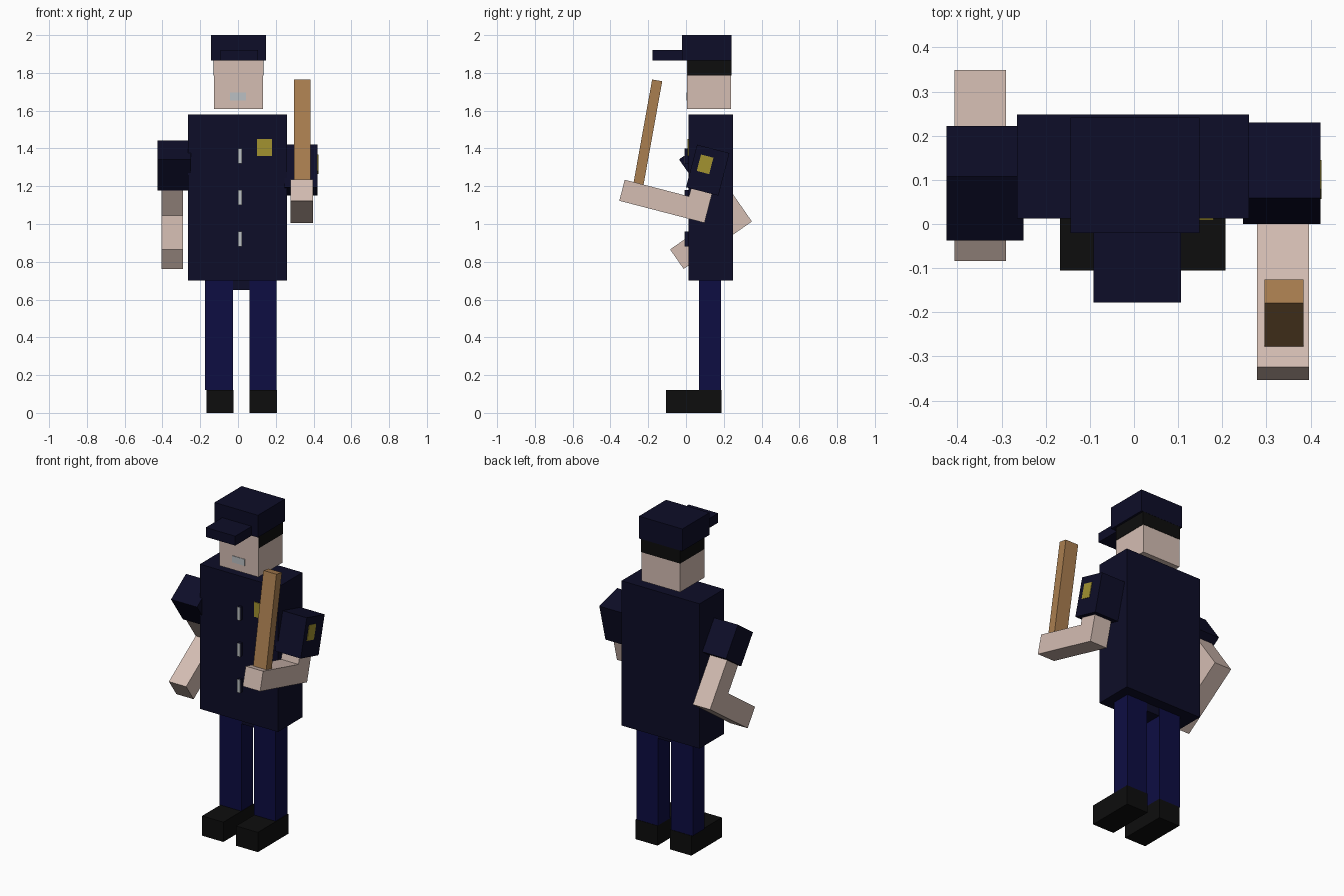
import bpy
from mathutils import Vector

if "Cube" in bpy.data.objects:
    bpy.data.objects.remove(bpy.data.objects["Cube"])


def material(name, rgb):
    m = bpy.data.materials.new(name)
    m.diffuse_color = (*rgb, 1)
    m.use_nodes = True
    m.node_tree.nodes["Principled BSDF"].inputs["Base Color"].default_value = m.diffuse_color
    return m


NAVY = material("navy_cloth", (0.004, 0.004, 0.021))
BLUE = material("trouser_blue", (0.004, 0.004, 0.055))
BLACK = material("black", (0.004, 0.004, 0.004))
SKIN = material("skin", (0.66, 0.51, 0.45))
GREY = material("light_grey", (0.50, 0.53, 0.55))
GOLD = material("gold", (0.36, 0.29, 0.03))
WOOD = material("wood", (0.40, 0.21, 0.08))


def prism(name, profile, x0, x1, mat):
    """Extrude a (y, z) outline along x."""
    n = len(profile)
    verts = [(x, p[0], p[1]) for x in (x0, x1) for p in profile]
    faces = [tuple(range(n)), tuple(range(2 * n - 1, n - 1, -1))]
    faces += [(i, i + n, (i + 1) % n + n, (i + 1) % n) for i in range(n)]
    area = sum(profile[i][0] * profile[(i + 1) % n][1]
               - profile[(i + 1) % n][0] * profile[i][1] for i in range(n))
    if area > 0:
        faces = [f[::-1] for f in faces]
    me = bpy.data.meshes.new(name)
    me.from_pydata(verts, [], faces)
    me.materials.append(mat)
    ob = bpy.data.objects.new(name, me)
    bpy.context.collection.objects.link(ob)
    return ob


def box(name, x, y, z, mat):
    return prism(name, [(y[0], z[0]), (y[1], z[0]), (y[1], z[1]), (y[0], z[1])], *x, mat)


def tilted(name, x, centre, width, length, down, mat):
    """Box turned in the side plane; 'down' is its long direction."""
    c = Vector(centre)
    u = Vector(down).normalized()
    f = Vector((u.y, -u.x))
    a, b = f * width / 2, u * length / 2
    return prism(name, [c - a - b, c + a - b, c + a + b, c - a + b], *x, mat)


def bent_arm(name, x, elbow, down, thick, fore, upper):
    """L-shaped arm starting at the outer elbow corner."""
    p = Vector(elbow)
    u = Vector(down).normalized()
    f = Vector((u.y, -u.x))      # forearm direction, square to the upper arm
    t = thick
    prism(name, [p, p + f * fore, p + f * fore - u * t, p + f * t - u * t,
                 p + f * t - u * upper, p - u * upper], *x, SKIN)


# Legs, shoes and hips
for side, lx, sx in (("left", (-0.175, -0.027), (-0.168, -0.025)),
                     ("right", (0.06, 0.203), (0.06, 0.207))):
    box(side + "_trouser_leg", lx, (0.07, 0.185), (0.12, 0.702), BLUE)
    box(side + "_shoe", sx, (-0.105, 0.188), (0, 0.12), BLACK)
box("hips", (-0.10, 0.135), (0.072, 0.183), (0.65, 0.702), NAVY)

# Jacket with buttons and badge
box("jacket", (-0.265, 0.26), (0.013, 0.248), (0.70, 1.58), NAVY)
for i in range(3):
    z = 0.88 + 0.22 * i
    box(f"button_{i + 1}", (0, 0.02), (-0.006, 0.02), (z, z + 0.08), NAVY)
    box(f"button_face_{i + 1}", (0, 0.02), (-0.009, -0.006), (z, z + 0.08), GREY)
box("chest_badge", (0.10, 0.18), (0.009, 0.015), (1.36, 1.45), GOLD)

# Head, hair and mouth
box("head", (-0.127, 0.133), (0.006, 0.238), (1.61, 1.87), SKIN)
box("hair", (-0.129, 0.135), (0.008, 0.24), (1.785, 1.868), BLACK)
box("mouth", (-0.043, 0.043), (0.003, 0.008), (1.655, 1.695), GREY)

# Cap
box("cap", (-0.144, 0.148), (-0.02, 0.241), (1.865, 2.0), NAVY)
box("cap_brim", (-0.092, 0.106), (-0.178, -0.018), (1.865, 1.922), NAVY)

# Lowered arm, elbow swung back
LOW = (0.57, -0.82)
tilted("left_sleeve", (-0.425, -0.25), (0.0925, 1.31), 0.176, 0.2, LOW, NAVY)
bent_arm("left_arm", (-0.406, -0.29), (0.349, 1.013), LOW, 0.126, 0.44, 0.32)

# Raised arm with sleeve patch
UP = (-0.251, -0.968)
tilted("right_sleeve", (0.247, 0.422), (0.115, 1.285), 0.177, 0.233, UP, NAVY)
tilted("sleeve_patch", (0.42, 0.425), (0.101, 1.316), 0.068, 0.09, UP, GOLD)
bent_arm("right_arm", (0.279, 0.396), (0.098, 1.006), UP, 0.115, 0.466, 0.2)

# Baton held upright
tilted("baton", (0.296, 0.384), (-0.204, 1.475), 0.054, 0.58, (-0.1, -0.555), WOOD)
